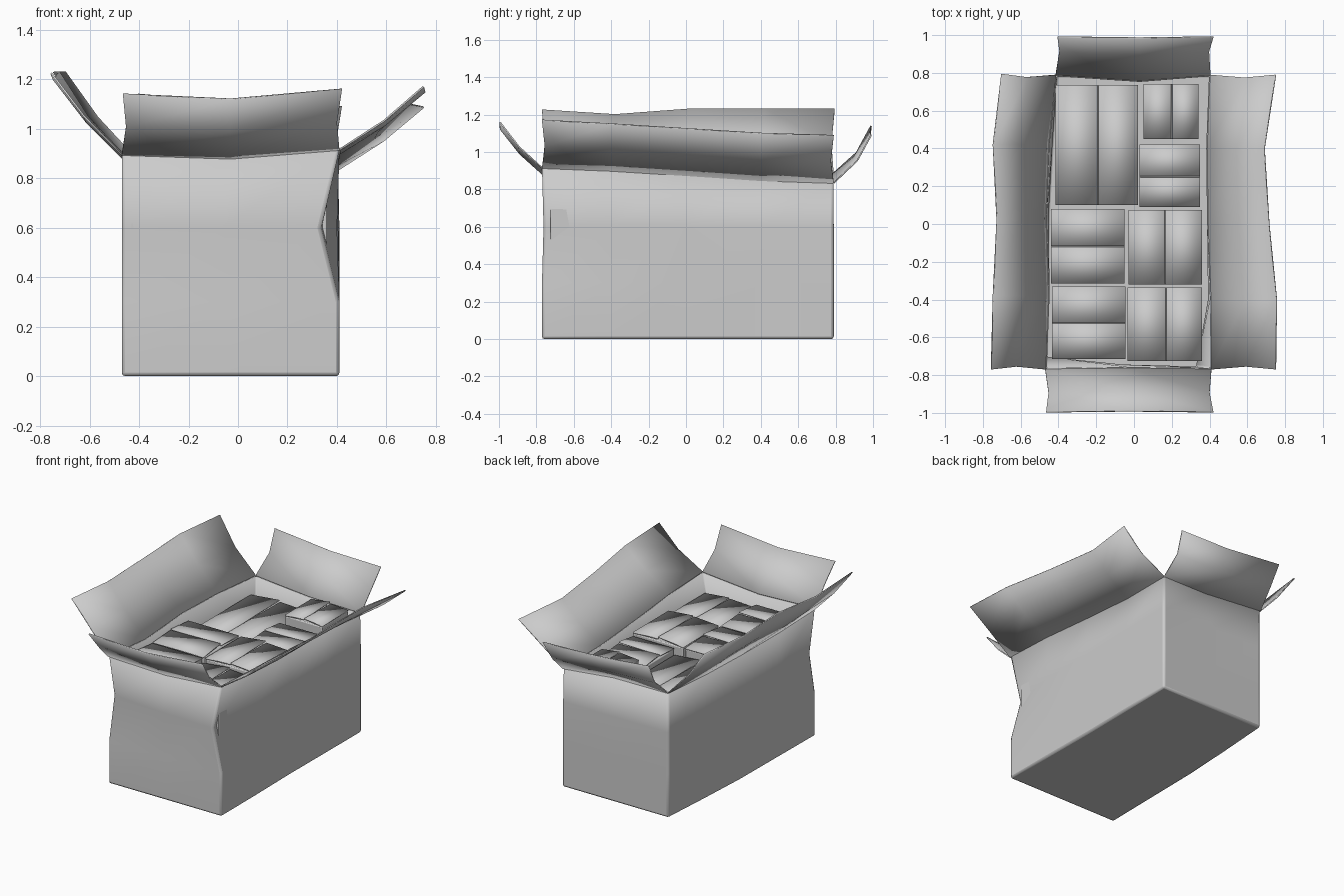
import bpy, bmesh
from mathutils import Vector

if "Cube" in bpy.data.objects:
    bpy.data.objects.remove(bpy.data.objects["Cube"])


def finish(bm, name, thickness=0, offset=0, bevel=0):
    me = bpy.data.meshes.new(name)
    bm.to_mesh(me)
    bm.free()
    ob = bpy.data.objects.new(name, me)
    bpy.context.collection.objects.link(ob)
    if bevel:
        m = ob.modifiers.new("Bevel", 'BEVEL')
        m.width, m.segments, m.angle_limit = bevel, 2, 1.0
    if thickness:
        m = ob.modifiers.new("Solidify", 'SOLIDIFY')
        m.thickness, m.offset = thickness, offset
    bpy.ops.object.select_all(action='DESELECT')
    bpy.context.view_layer.objects.active = ob
    ob.select_set(True)
    bpy.ops.object.shade_smooth_by_angle(angle=0.6)
    return ob


def bridge(bm, rows, closed=False):
    n = len(rows[0])
    for a, b in zip(rows, rows[1:]):
        for i in range(n if closed else n - 1):
            j = (i + 1) % n
            bm.faces.new((a[i], a[j], b[j], b[i]))


# Rim (fold line) of the big carton, counter-clockwise from the front left corner
front = [(-.47, -.77, .895), (-.03, -.765, .88), (.41, -.77, .915)]
right = [front[-1], (.41, -.4, .9), (.395, 0, .875), (.39, .4, .848), (.405, .79, .835)]
back = [right[-1], (.03, .76, .86), (-.415, .79, .88)]
left = [back[-1], (-.455, .42, .885), (-.47, .05, .885), (-.455, -.38, .87), front[0]]
rim = front[:-1] + right[:-1] + back[:-1] + left[:-1]

# Carton walls: straight base, crumpled corners at mid height
base = [(-.47, -.77), (-.03, -.77), (.41, -.77), (.41, -.4), (.405, 0), (.408, .4),
        (.41, .79), (0, .79), (-.415, .79), (-.44, .42), (-.46, .05), (-.465, -.38)]
dent = {0: (-.47, -.71), 1: (-.06, -.752), 2: (.335, -.762), 3: (.4, -.4)}
levels = [[(x, y, 0) for x, y in base],
          [(x, y, .3) for x, y in base],
          [(*dent.get(i, p), .6) for i, p in enumerate(base)],
          rim]
bm = bmesh.new()
rows = [[bm.verts.new(p) for p in lv] for lv in levels]
bridge(bm, rows, True)
bm.faces.new(rows[0][::-1])
finish(bm, "carton_walls", .008, -1, .014)


# Open flaps hinged on the rim
def flap(name, fold, outer, bend):
    mid = [(Vector(a) + Vector(b)) / 2 + Vector(bend) for a, b in zip(fold, outer)]
    along = (mid[-1] - mid[0]).normalized() * .015
    mid[0] += along
    mid[-1] -= along
    bm = bmesh.new()
    bridge(bm, [[bm.verts.new(p) for p in r] for r in (fold, mid, outer)])
    finish(bm, name, .008)


flap("front_flap", front, [(-.465, -.995, 1.14), (-.03, -.99, 1.12), (.42, -.995, 1.16)],
     (0, -.01, -.01))
flap("right_flap", right, [(.75, -.77, 1.17), (.755, -.4, 1.15), (.715, 0, 1.125),
                           (.69, .4, 1.1), (.75, .79, 1.088)], (.01, 0, -.01))
flap("back_flap", back, [(.42, .99, 1.09), (.03, .985, 1.1), (-.405, .99, 1.14)],
     (0, .025, -.01))
flap("left_flap", left, [(-.70, .795, 1.23), (-.745, .42, 1.23), (-.725, .02, 1.23),
                         (-.745, -.38, 1.2), (-.755, -.77, 1.225)], (-.01, 0, -.01))


# Small closed boxes: body plus two lid halves meeting at a slightly raised seam
def small_box(name, x0, x1, y0, y1, z0, z1, seam_along, seam):
    bm = bmesh.new()
    ret = bmesh.ops.create_cube(bm, size=1)
    for v in ret['verts']:
        v.co = ((x0 + x1) / 2 + v.co.x * (x1 - x0),
                (y0 + y1) / 2 + v.co.y * (y1 - y0),
                (z0 + z1) / 2 + v.co.z * (z1 - z0))
    finish(bm, name, bevel=.006)
    bm = bmesh.new()
    for hinge, edge, lift in ((0, seam - .003, (.022, .012)), (1, seam + .003, (.01, .018))):
        if seam_along == 'x':
            h = (y0, y1)[hinge]
            pts = [(x0, h, 0), (x1, h, 0), (x1, edge, lift[0]), (x0, edge, lift[1])]
        else:
            h = (x0, x1)[hinge]
            pts = [(h, y0, 0), (h, y1, 0), (edge, y1, lift[0]), (edge, y0, lift[1])]
        bm.faces.new([bm.verts.new((x, y, z + z1 + .004)) for x, y, z in pts])
    bmesh.ops.recalc_face_normals(bm, faces=bm.faces)
    finish(bm, name + "_lid", .008)


boxes = [(-.435, -.045, -.715, -.33, .82, 'x', -.525),
         (-.44, -.05, -.315, .08, .82, 'x', -.12),
         (-.035, .36, -.725, -.335, .79, 'y', .17),
         (-.03, .36, -.32, .075, .82, 'y', .165),
         (-.415, .02, .1, .735, .76, 'y', -.19),
         (.03, .35, .09, .42, .80, 'x', .25),
         (.05, .34, .45, .74, .85, 'y', .2)]
for i, (x0, x1, y0, y1, top, along, seam) in enumerate(boxes):
    small_box(f"upper_small_box_{i + 1}", x0, x1, y0, y1, .45, top, along, seam)
    small_box(f"lower_small_box_{i + 1}", x0, x1, y0, y1, .015, .41, along, seam)
